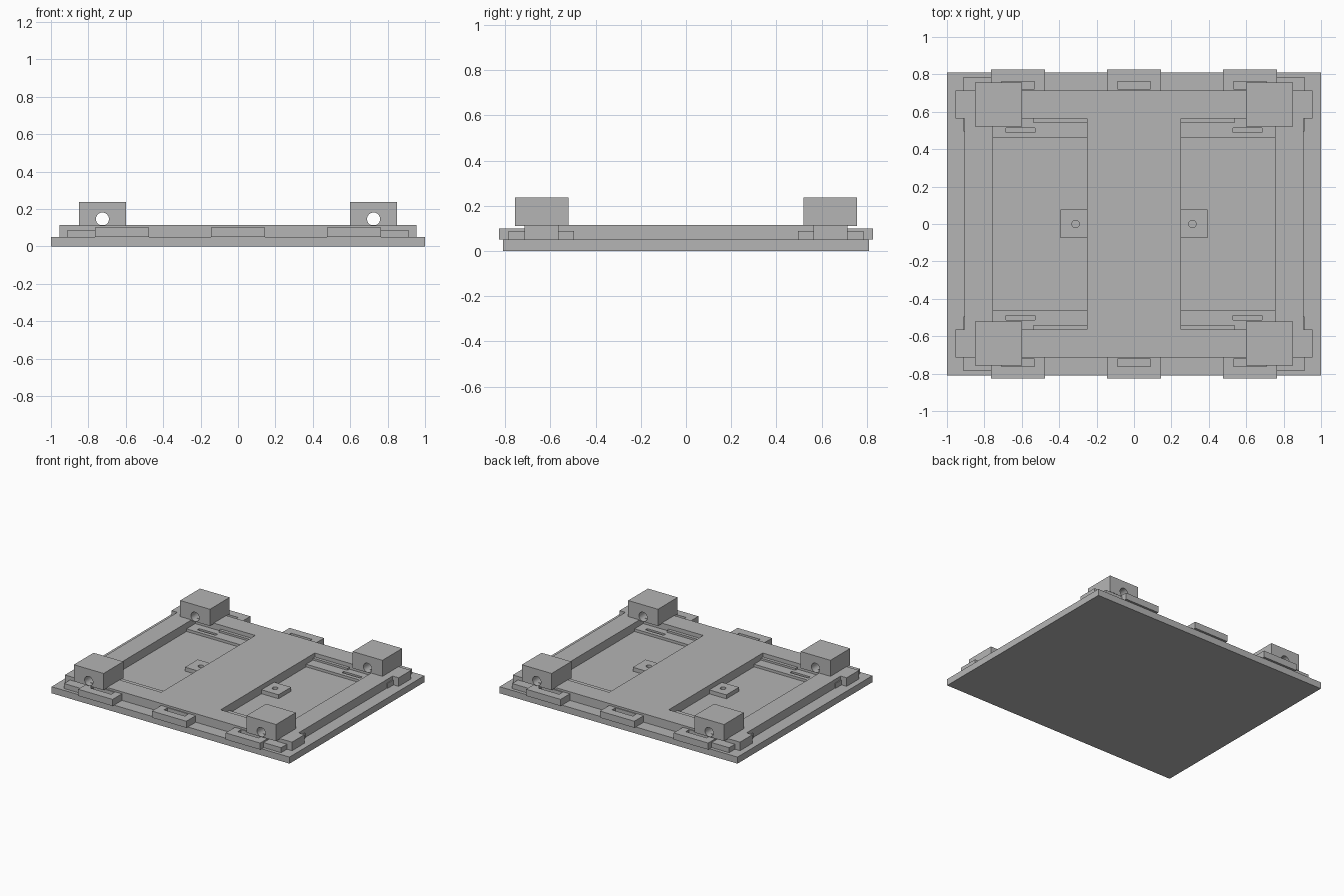
import bpy
import bmesh

old = bpy.data.objects.get("Cube")
if old:
    bpy.data.objects.remove(old, do_unlink=True)

grey = bpy.data.materials.new("plain grey")
grey.use_nodes = True
grey.diffuse_color = (0.46, 0.46, 0.46, 1)
grey.node_tree.nodes["Principled BSDF"].inputs["Base Color"].default_value = (0.46, 0.46, 0.46, 1)


def prism(name, points, z0, z1):
    """Extrude a flat outline from z0 up to z1."""
    mesh = bpy.data.meshes.new(name)
    bm = bmesh.new()
    face = bm.faces.new([bm.verts.new((x, y, z0)) for x, y in points])
    top = bmesh.ops.extrude_face_region(bm, geom=[face])["geom"]
    verts = [v for v in top if isinstance(v, bmesh.types.BMVert)]
    bmesh.ops.translate(bm, verts=verts, vec=(0, 0, z1 - z0))
    bmesh.ops.recalc_face_normals(bm, faces=bm.faces)
    bm.to_mesh(mesh)
    bm.free()
    mesh.materials.append(grey)
    obj = bpy.data.objects.new(name, mesh)
    bpy.context.collection.objects.link(obj)
    return obj


def box(name, xs, ys, zs):
    (x0, x1), (y0, y1) = sorted(xs), sorted(ys)
    return prism(name, [(x0, y0), (x1, y0), (x1, y1), (x0, y1)], *zs)


def cylinder(name, radius, length, location, rotation=(0, 0, 0)):
    bpy.ops.mesh.primitive_cylinder_add(vertices=32, radius=radius, depth=length,
                                        location=location, rotation=rotation)
    obj = bpy.context.object
    obj.name = name
    obj.data.materials.append(grey)
    return obj


def cut(target, cutter):
    """Subtract the cutter, then remove it."""
    cutter.hide_render = True
    mod = target.modifiers.new("cut", "BOOLEAN")
    mod.operation = "DIFFERENCE"
    mod.solver = "EXACT"
    mod.object = cutter
    bpy.context.view_layer.objects.active = target
    bpy.ops.object.modifier_apply(modifier=mod.name)
    bpy.data.objects.remove(cutter, do_unlink=True)


FLOOR, TOP = 0.05, 0.115

# Base plate
box("base_plate", (-1, 1), (-0.81, 0.81), (0, FLOOR))

# Upper frame with wider end bars
quarter = [(0.905, 0), (0.905, 0.565), (0.955, 0.565), (0.955, 0.715)]
right_half = [(x, -y) for x, y in reversed(quarter[1:])] + quarter[1:]
outline = right_half + [(-x, -y) for x, y in right_half]
frame = prism("upper_frame", outline, FLOOR, TOP)

for sx, side in ((1, "left"), (-1, "right")):
    # Window and its drilled pad
    cut(frame, box("window_cutter", (sx * 0.25, sx * 0.755), (-0.565, 0.565), (0.0, 0.2)))
    pad = box(f"{side}_pad", (sx * 0.25, sx * 0.393), (-0.075, 0.077), (FLOOR, 0.08))
    cut(pad, cylinder("pad_hole_cutter", 0.02, 0.1, (sx * 0.312, 0, 0.1)))

    for sy, end in ((-1, "front"), (1, "back")):
        tag = f"{end}_{side}"
        # Slotted ledge inside the window
        ledge = box(f"{tag}_ledge", (sx * 0.25, sx * 0.755), (sy * 0.46, sy * 0.565), (FLOOR, 0.07))
        cut(ledge, box("ledge_slot_cutter", (sx * 0.53, sx * 0.685), (sy * 0.49, sy * 0.513), (0.055, 0.1)))
        box(f"{tag}_lip", (sx * 0.25, sx * 0.54), (sy * 0.542, sy * 0.565), (FLOOR, 0.085))

        # Low corner bracket
        corner = [(0.76, 0.6), (0.85, 0.6), (0.85, 0.495), (0.912, 0.495),
                  (0.912, 0.785), (0.76, 0.785)]
        prism(f"{tag}_corner_bracket", [(sx * x, sy * y) for x, y in corner], FLOOR, 0.088)

        # Raised block bored along the depth
        block = box(f"{tag}_block", (sx * 0.6, sx * 0.85), (sy * 0.52, sy * 0.757), (0.11, 0.237))
        cut(block, cylinder("bore_cutter", 0.035, 0.6, (sx * 0.725, sy * 0.64, 0.146), (1.5708, 0, 0)))

# Slotted tabs along the front and back edges
for sy, end in ((-1, "front"), (1, "back")):
    for cx, side in ((-0.62, "right"), (0, "middle"), (0.62, "left")):
        tab = box(f"{end}_{side}_tab", (cx - 0.145, cx + 0.145), (sy * 0.715, sy * 0.827), (FLOOR, 0.1))
        cut(tab, box("tab_slot_cutter", (cx - 0.088, cx + 0.088), (sy * 0.722, sy * 0.763), (0.06, 0.2)))
